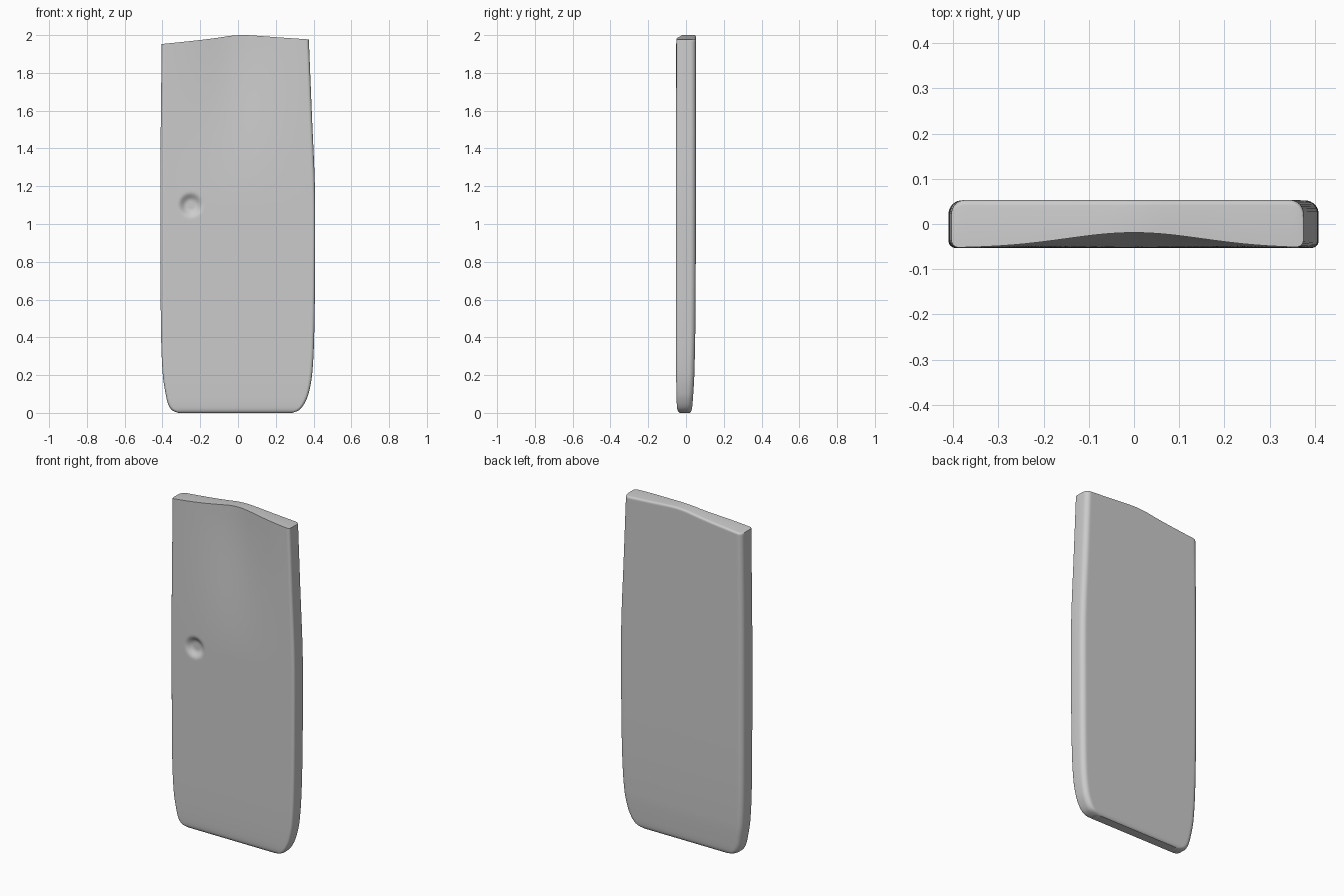
import bpy, bmesh, math

if "Cube" in bpy.data.objects:
    bpy.data.objects.remove(bpy.data.objects["Cube"])

# Profiles: (z, value) or (x, value)
LEFT = [(0, -.315), (.008, -.338), (.02, -.355), (.05, -.371), (.1, -.383), (.2, -.398), (.4, -.407), (.8, -.41), (1.4, -.41), (2, -.404)]
RIGHT = [(0, .285), (.008, .31), (.02, .33), (.05, .352), (.1, .373), (.2, .392), (.4, .403), (.8, .408), (1.2, .407), (1.6, .391), (2, .375)]
FRONT = [(0, -.034), (.008, -.042), (.025, -.047), (.08, -.050), (.2, -.052), (.5, -.053), (2, -.053)]
BACK = [(0, .020), (.008, .027), (.025, .032), (.08, .037), (.2, .044), (.5, .050), (1, .052), (2, .053)]
TOP = [(-.41, 1.952), (-.2, 1.974), (-.1, 1.987), (-.04, 1.996), (.02, 2.0), (.08, 1.998), (.2, 1.989), (.41, 1.975)]


def curve(pts, v):
    """Smooth cubic interpolation through profile points."""
    if v <= pts[0][0]:
        return pts[0][1]
    if v >= pts[-1][0]:
        return pts[-1][1]
    slope = lambda i: (pts[min(i + 1, len(pts) - 1)][1] - pts[max(i - 1, 0)][1]) / \
        (pts[min(i + 1, len(pts) - 1)][0] - pts[max(i - 1, 0)][0])
    for i in range(len(pts) - 1):
        (a, p), (b, q) = pts[i], pts[i + 1]
        if v <= b:
            h, t = b - a, (v - a) / (b - a)
            return (p * (2*t**3 - 3*t**2 + 1) + q * (3*t**2 - 2*t**3)
                    + h * slope(i) * (t**3 - 2*t**2 + t) + h * slope(i + 1) * (t**3 - t**2))


def smooth(a, b, v):
    t = min(1, max(0, (v - a) / (b - a)))
    return t * t * (3 - 2 * t)


def fillet(d, r):
    return 0 if d >= r else r - math.sqrt(max(0, r * r - (r - d) ** 2))


R, N = .03, 90
edge = [R * (1 - math.cos(k * math.pi / 16)) for k in range(8)]
levels = [0, .002, .005, .008, .014, .02, .03, .04] + [.05 + i * 1.93 / 170 for i in range(171)] + [1.985, 1.99, 1.994, 1.997, 1.999, 2]

# Slab lofted from rounded sections, with hollow and dimple in the front face
bm = bmesh.new()
front_rows, back_rows = [], []
for lv in levels:
    xl, xr = curve(LEFT, lv), curve(RIGHT, lv)
    xs = [xl + d for d in edge] + [xl + R + (xr - xl - 2 * R) * i / N for i in range(N + 1)] + [xr - d for d in reversed(edge)]
    f_row, b_row = [], []
    for x in xs:
        z = lv * (1 + (curve(TOP, x) / 2 - 1) * smooth(.2, 2, lv))
        d = min(x - xl, xr - x)
        hollow = .034 * math.exp(-(x / .15) ** 2 / 2) * smooth(1.1, 1.95, z)
        rad = math.hypot(x + .25, z - 1.1)
        dimple = .022 * (1 - smooth(.025, .068, rad))
        yf = curve(FRONT, lv) + fillet(d, .016) + hollow + dimple
        yb = curve(BACK, lv) - fillet(d, R) - fillet(2 - lv, .012)
        f_row.append(bm.verts.new((x, yf, z)))
        b_row.append(bm.verts.new((x, yb, z)))
    front_rows.append(f_row)
    back_rows.append(b_row)

for rows in (front_rows, back_rows):
    for a, b in zip(rows, rows[1:]):
        for j in range(len(a) - 1):
            bm.faces.new((a[j], a[j + 1], b[j + 1], b[j]))
# Side walls
for j in (0, -1):
    for i in range(len(levels) - 1):
        bm.faces.new((front_rows[i][j], front_rows[i + 1][j], back_rows[i + 1][j], back_rows[i][j]))
# Bottom and top caps
for i in (0, -1):
    f, b = front_rows[i], back_rows[i]
    for j in range(len(f) - 1):
        bm.faces.new((f[j], f[j + 1], b[j + 1], b[j]))
bmesh.ops.recalc_face_normals(bm, faces=bm.faces)

mesh = bpy.data.meshes.new("slab")
bm.to_mesh(mesh)
bm.free()
slab = bpy.data.objects.new("slab", mesh)
bpy.context.collection.objects.link(slab)
bpy.context.view_layer.objects.active = slab
slab.select_set(True)
bpy.ops.object.shade_smooth_by_angle(angle=math.radians(40))
